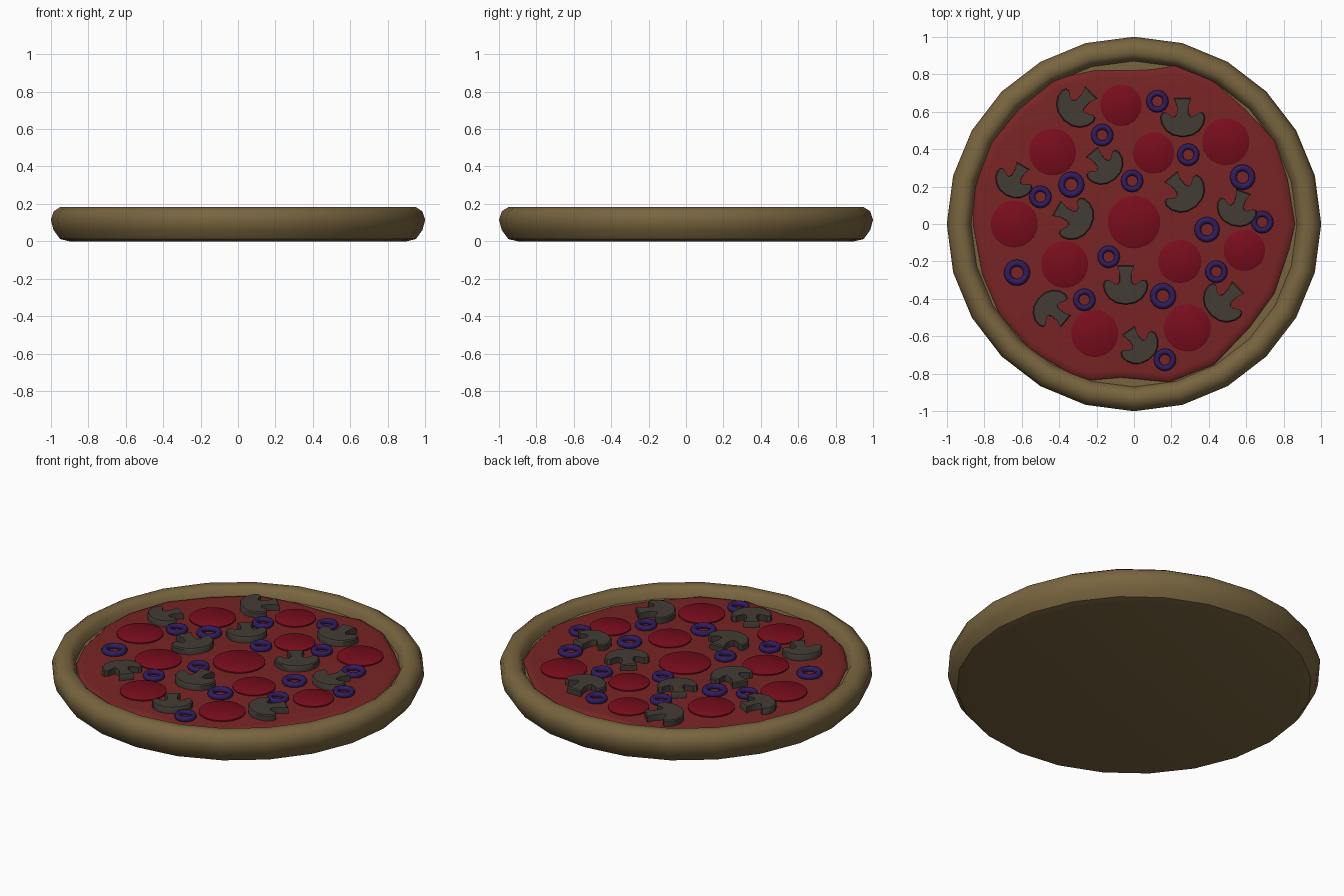
import bpy, bmesh
from math import sin, cos, pi, radians

if "Cube" in bpy.data.objects:
    bpy.data.objects.remove(bpy.data.objects["Cube"])


def material(name, rgb):
    m = bpy.data.materials.new(name)
    m.diffuse_color = (*rgb, 1)
    m.use_nodes = True
    m.node_tree.nodes["Principled BSDF"].inputs["Base Color"].default_value = m.diffuse_color
    return m


CRUST = material("baked_dough", (0.19, 0.13, 0.05))
SAUCE = material("tomato", (0.19, 0.018, 0.018))
MEAT = material("cured_meat", (0.19, 0.004, 0.012))
CAP = material("mushroom_grey", (0.055, 0.045, 0.035))
OLIVE = material("olive_purple", (0.03, 0.012, 0.11))


def finish(bm, name, mat, angle=40):
    bmesh.ops.recalc_face_normals(bm, faces=bm.faces)
    me = bpy.data.meshes.new(name)
    bm.to_mesh(me)
    bm.free()
    ob = bpy.data.objects.new(name, me)
    bpy.context.collection.objects.link(ob)
    me.materials.append(mat)
    bpy.ops.object.select_all(action='DESELECT')
    ob.select_set(True)
    bpy.context.view_layer.objects.active = ob
    bpy.ops.object.shade_smooth_by_angle(angle=radians(angle))
    return ob


def lathe(name, profile, mat, sides, centre=(0, 0), closed=False, angle=40):
    """Revolve (radius, z) points; ends are capped unless the profile is closed."""
    bm = bmesh.new()
    rings = [[bm.verts.new((centre[0] + r * cos(2 * pi * i / sides),
                            centre[1] + r * sin(2 * pi * i / sides), z))
              for i in range(sides)] for r, z in profile]
    pairs = list(zip(rings, rings[1:]))
    if closed:
        pairs.append((rings[-1], rings[0]))
    else:
        bm.faces.new(rings[0])
        bm.faces.new(rings[-1])
    for a, b in pairs:
        for i in range(sides):
            j = (i + 1) % sides
            bm.faces.new((a[i], a[j], b[j], b[i]))
    return finish(bm, name, mat, angle)


def slab(name, layers, mat, angle=40):
    """Loft flat outlines given as (points, z), capped at both ends."""
    bm = bmesh.new()
    rings = [[bm.verts.new((x, y, z)) for x, y in pts] for pts, z in layers]
    bm.faces.new(rings[0])
    bm.faces.new(rings[-1])
    n = len(rings[0])
    for a, b in zip(rings, rings[1:]):
        for i in range(n):
            bm.faces.new((a[i], a[(i + 1) % n], b[(i + 1) % n], b[i]))
    return finish(bm, name, mat, angle)


# Crust: dough base with raised round rim
lathe("crust", [(0.90, 0), (0.95, 0.012), (0.985, 0.06), (1.0, 0.115),
                (0.985, 0.16), (0.95, 0.183), (0.91, 0.183), (0.885, 0.165),
                (0.87, 0.125)], CRUST, 24)

# Sauce: uneven puddle with a rounded edge
outline = [(.86, 0), (.82, .24), (.75, .45), (.59, .615), (.41, .775), (.22, .845),
           (.10, .825), (0, .82), (-.21, .82), (-.42, .775), (-.61, .615), (-.77, .43),
           (-.85, .19), (-.86, 0), (-.81, -.27), (-.72, -.48), (-.56, -.67), (-.34, -.80),
           (-.235, -.835), (-.07, -.82), (.19, -.845), (.43, -.75), (.62, -.55),
           (.75, -.37), (.83, -.13)]
slab("sauce", [([(x * s, y * s) for x, y in outline], z)
               for s, z in ((0.99, 0.118), (1.0, 0.130), (0.985, 0.142), (0.95, 0.145))],
     SAUCE, 60)

# Pepperoni slices
for x, y, r in [(-.07, .635, .11), (-.435, .385, .125), (.105, .38, .11), (.49, .44, .125),
                (-.64, 0, .125), (0, .01, .14), (-.37, -.215, .125), (.245, -.2, .115),
                (.59, -.14, .11), (-.21, -.585, .125), (.285, -.555, .125)]:
    lathe("pepperoni", [(r, 0.135), (r, 0.152), (r - .006, 0.156)], MEAT, 32, (x, y))

# Olive rings
for x, y, r in [(.125, .655, .06), (-.17, .475, .06), (.29, .37, .06), (-.335, .21, .07),
                (-.5, .145, .06), (-.01, .23, .06), (.58, .25, .068), (.685, .01, .06),
                (.39, -.03, .068), (-.135, -.175, .06), (.44, -.255, .06),
                (-.625, -.26, .07), (-.265, -.405, .06), (.155, -.385, .07),
                (.165, -.725, .06)]:
    tube = [(r * (.74 + .26 * cos(a * pi / 4)), .155 + .018 * sin(a * pi / 4))
            for a in range(8)]
    lathe("olive_ring", tube, OLIVE, 16, (x, y), closed=True, angle=60)

# Mushroom slices: half outline mirrored, stem pointing along the given angle
half = [(.19, .45), (.13, .27), (.13, .10), (.18, .03), (.25, .04), (.38, .13), (.46, .12),
        (.50, .02), (.47, -.13), (.37, -.28), (.22, -.38)]
shape = half + [(0, -.42)] + [(-x, y) for x, y in reversed(half)]
for x, y, size, stem in [(-.305, .625, .24, 45), (.26, .565, .24, 90), (-.16, .31, .22, 130),
                         (-.64, .23, .21, 60), (-.32, .03, .24, 150), (.267, .17, .24, 130),
                         (.55, .08, .22, 70), (-.44, -.455, .22, -40), (-.045, -.33, .24, 90),
                         (.027, -.65, .22, 125), (.48, -.415, .24, 45)]:
    t = radians(stem - 90)

    def place(s):
        return [(x + s * (px * cos(t) - py * sin(t)), y + s * (px * sin(t) + py * cos(t)))
                for px, py in shape]
    slab("mushroom_slice", [(place(size), 0.138), (place(size), 0.174),
                            (place(size * .95), 0.180)], CAP)
